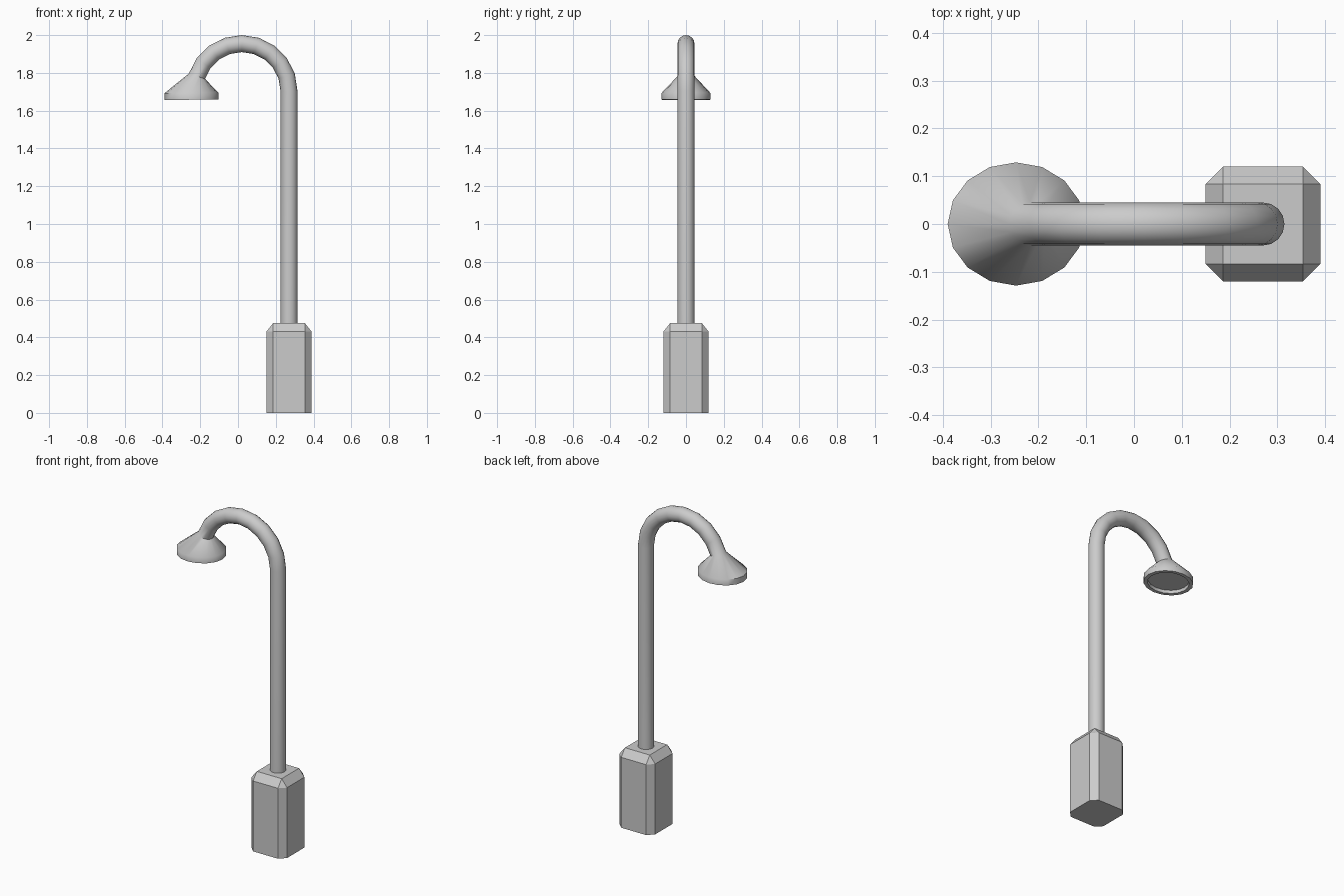
import bpy, bmesh, math
from mathutils import Vector

if "Cube" in bpy.data.objects:
    bpy.data.objects.remove(bpy.data.objects["Cube"])

SIDES = 16


def finish(name, bm, smooth_angle=None):
    bmesh.ops.recalc_face_normals(bm, faces=bm.faces)
    for f in bm.faces:
        f.smooth = smooth_angle is not None
    mesh = bpy.data.meshes.new(name)
    bm.to_mesh(mesh)
    bm.free()
    if smooth_angle is not None:
        mesh.set_sharp_from_angle(angle=math.radians(smooth_angle))
    obj = bpy.data.objects.new(name, mesh)
    bpy.context.collection.objects.link(obj)
    return obj


# Base: box with every edge chamfered except those at the ground
bm = bmesh.new()
bmesh.ops.create_cube(bm, size=1)
edges = [e for e in bm.edges if max(v.co.z for v in e.verts) > 0]
bmesh.ops.bevel(bm, geom=edges, offset=0.15, segments=1, affect='EDGES')
for v in bm.verts:
    z = v.co.z + 0.5
    # stretch the body while keeping the top chamfer height
    z = 0.0 if z < 0.01 else (0.43 if z < 0.9 else 0.475)
    v.co = Vector((v.co.x * 0.24 + 0.27, v.co.y * 0.24, z))
finish("base", bm)

# Pole, hooked neck and shower-shaped lamp head: one run of rings
# each ring: centre x, centre z, in-plane axis, in-plane radius, y radius
rings = [(0.27, 0.46, Vector((1, 0, 0)), 0.045, 0.045)]
for i in range(10):
    a = math.radians(18 * i)
    n = Vector((math.cos(a), 0, math.sin(a)))
    rings.append((0.02 + 0.25 * n.x, 1.705 + 0.25 * n.z, n, 0.045, 0.045))
tilt = Vector((-1, 0, -0.015))
for z, s in [(1.694, 1.0), (1.658, 1.0), (1.658, 0.84), (1.676, 0.82)]:
    rings.append((-0.247, z, tilt, 0.143 * s, 0.129 * s))

bm = bmesh.new()
prev = None
for x, z, n, rn, ry in rings:
    loop = []
    for k in range(SIDES):
        t = 2 * math.pi * k / SIDES
        p = Vector((x, 0, z)) + n * rn * math.cos(t)
        p.y = ry * math.sin(t)
        loop.append(bm.verts.new(p))
    if prev:
        for k in range(SIDES):
            j = (k + 1) % SIDES
            bm.faces.new((prev[k], prev[j], loop[j], loop[k]))
    else:
        bm.faces.new(loop)
    prev = loop
bm.faces.new(prev)
finish("pole_and_lamp_head", bm, 47)
